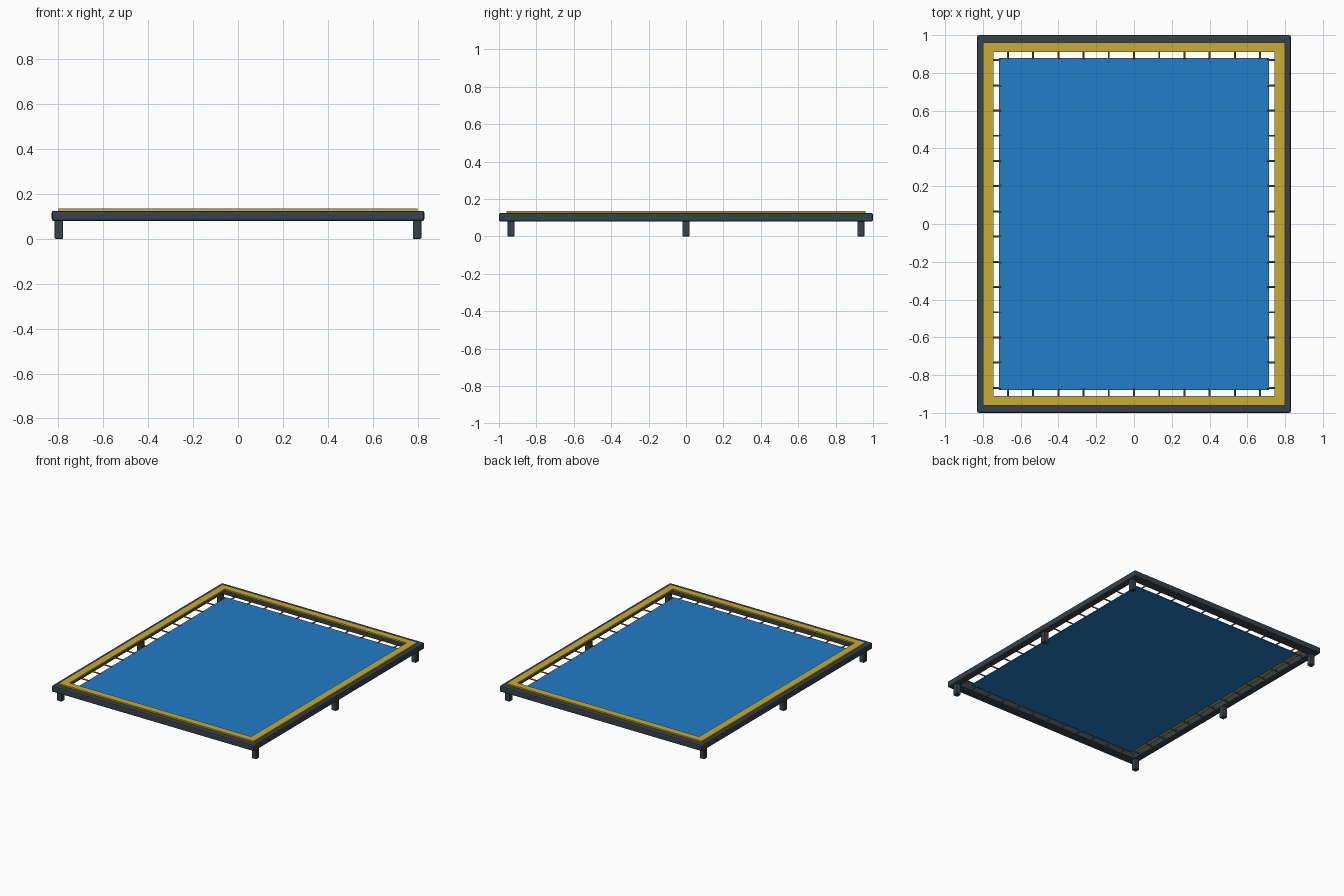
import bpy, bmesh
from math import pi

cube = bpy.data.objects.get("Cube")
if cube:
    bpy.data.objects.remove(cube, do_unlink=True)


def material(name, rgb):
    m = bpy.data.materials.new(name)
    m.use_nodes = True
    m.diffuse_color = (*rgb, 1)
    bsdf = m.node_tree.nodes["Principled BSDF"]
    bsdf.inputs["Base Color"].default_value = (*rgb, 1)
    bsdf.inputs["Roughness"].default_value = 0.6
    return m


STEEL = material("dark slate steel", (0.038, 0.054, 0.07))
YELLOW = material("yellow padding", (0.578, 0.413, 0.032))
BLUE = material("blue mat fabric", (0.015, 0.205, 0.578))
GREY = material("grey spring metal", (0.18, 0.18, 0.18))


def finish(name, bm, mat, bevel=0.0):
    bmesh.ops.recalc_face_normals(bm, faces=bm.faces)
    mesh = bpy.data.meshes.new(name)
    bm.to_mesh(mesh)
    bm.free()
    mesh.materials.append(mat)
    obj = bpy.data.objects.new(name, mesh)
    bpy.context.collection.objects.link(obj)
    if bevel:
        mod = obj.modifiers.new("rounded edges", "BEVEL")
        mod.width, mod.segments = bevel, 2
    return obj


def box(name, center, size, mat, bevel=0.0):
    bm = bmesh.new()
    bmesh.ops.create_cube(bm, size=1)
    bmesh.ops.scale(bm, vec=size, verts=bm.verts)
    bmesh.ops.translate(bm, vec=center, verts=bm.verts)
    return finish(name, bm, mat, bevel)


def ring(name, outer, inner, z0, z1, mat, bevel=0.0):
    """Rectangular ring from outer and inner half sizes."""
    bm = bmesh.new()
    corners = [(-1, -1), (1, -1), (1, 1), (-1, 1)]
    loops = [[bm.verts.new((sx * h[0], sy * h[1], z)) for sx, sy in corners]
             for h, z in ((outer, z0), (outer, z1), (inner, z1), (inner, z0))]
    for a, b in zip(loops, loops[1:] + loops[:1]):
        for i in range(4):
            j = (i + 1) % 4
            bm.faces.new((a[i], a[j], b[j], b[i]))
    return finish(name, bm, mat, bevel)


# Steel frame with the safety pad on top
ring("frame", (0.83, 1.0), (0.777, 0.927), 0.08, 0.125, STEEL, 0.008)
ring("safety_pad", (0.8, 0.96), (0.745, 0.91), 0.124, 0.135, YELLOW)

# Jumping mat
box("jumping_mat", (0, 0, 0.09), (1.43, 1.76, 0.006), BLUE)

# Six legs under the long rails
for side, sx in (("left", 1), ("right", -1)):
    for place, y in (("front", -0.935), ("middle", 0), ("back", 0.935)):
        box(f"{side}_{place}_leg", (sx * 0.798, y, 0.042),
            (0.038, 0.038, 0.084), STEEL, 0.005)


# Springs between mat and frame
def spring(name, x, y, along_x, length):
    bpy.ops.mesh.primitive_cylinder_add(
        vertices=8, radius=0.005, depth=length, location=(x, y, 0.093),
        rotation=(0, pi / 2, 0) if along_x else (pi / 2, 0, 0))
    obj = bpy.context.object
    obj.name = name
    obj.data.materials.append(GREY)
    bpy.ops.object.shade_smooth_by_angle()


STEP = 0.1335
for s, side in ((1, "left"), (-1, "right")):
    for i in range(14):
        spring(f"{side}_spring_{i + 1}", s * 0.745, (i - 6.5) * STEP, True, 0.08)
for s, side in ((1, "back"), (-1, "front")):
    for i in range(11):
        spring(f"{side}_spring_{i + 1}", (i - 5) * STEP, s * 0.903, False, 0.066)
